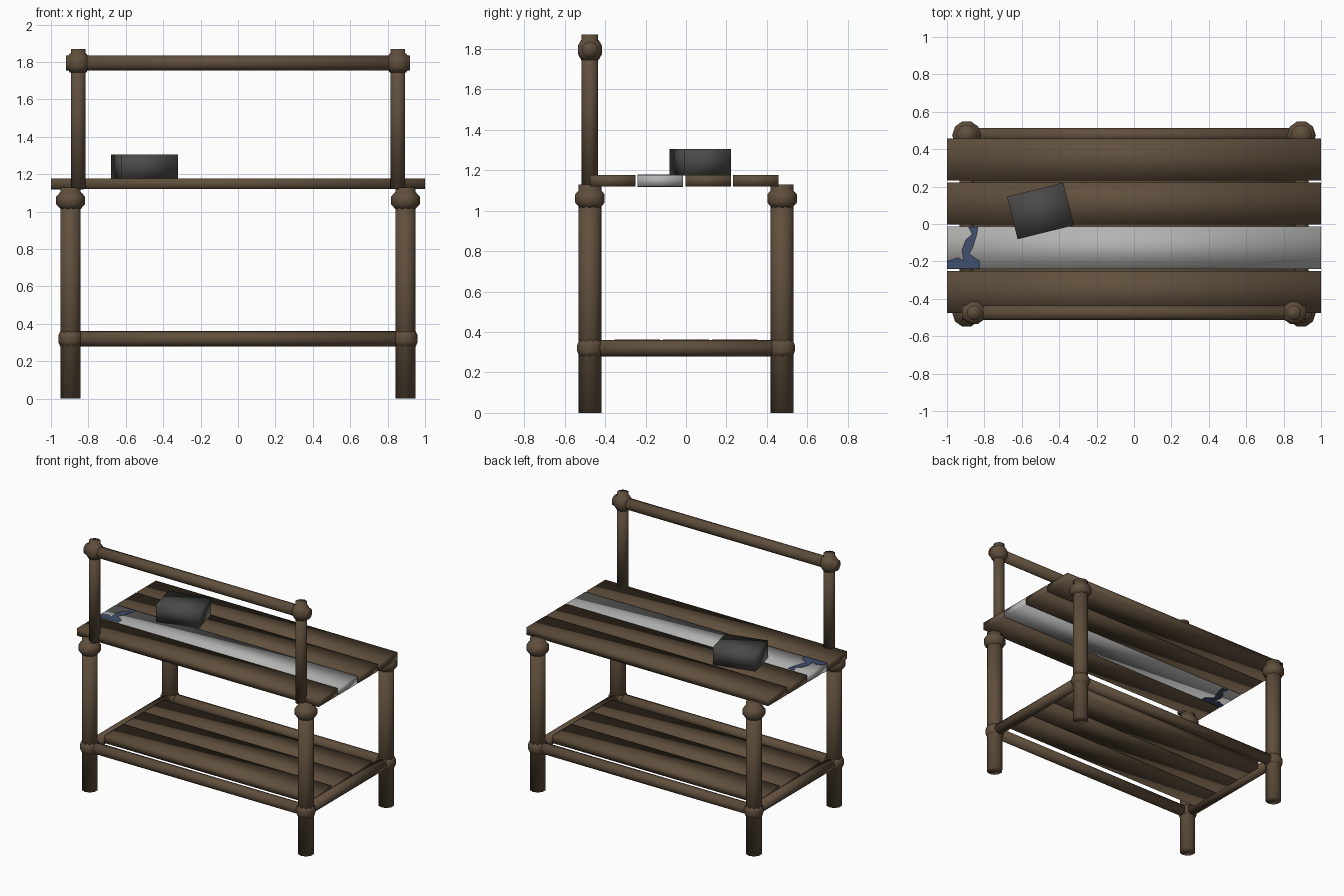
import bpy, bmesh
from math import radians
from mathutils import Matrix, Vector

cube = bpy.data.objects.get("Cube")
if cube:
    bpy.data.objects.remove(cube, do_unlink=True)


def material(name, rgb):
    m = bpy.data.materials.new(name)
    m.use_nodes = True
    m.diffuse_color = (*rgb, 1)
    m.node_tree.nodes["Principled BSDF"].inputs["Base Color"].default_value = (*rgb, 1)
    return m


WOOD = material("brown wood", (0.115, 0.077, 0.045))
PALE = material("pale paint", (0.45, 0.45, 0.44))
BLUE = material("blue paint", (0.05, 0.08, 0.155))
STONE = material("dark stone", (0.07, 0.068, 0.064))


def finish(name, bm, mat, smooth=True):
    bmesh.ops.recalc_face_normals(bm, faces=bm.faces)
    for f in bm.faces:
        f.smooth = smooth
    me = bpy.data.meshes.new(name)
    bm.to_mesh(me)
    bm.free()
    me.materials.append(mat)
    ob = bpy.data.objects.new(name, me)
    bpy.context.collection.objects.link(ob)
    return ob


def box(name, center, size, mat, turn=0):
    bm = bmesh.new()
    bmesh.ops.create_cube(bm, size=1)
    bm.transform(Matrix.Translation(center) @ Matrix.Rotation(radians(turn), 4, 'Z')
                 @ Matrix.Diagonal((*size, 1)))
    return finish(name, bm, mat)


def pole(name, start, end, radius, sides=10):
    start, end = Vector(start), Vector(end)
    axis = end - start
    bm = bmesh.new()
    bmesh.ops.create_cone(bm, cap_ends=True, segments=sides, radius1=radius,
                          radius2=radius, depth=axis.length)
    turn = axis.to_track_quat('Z', 'Y').to_matrix().to_4x4()
    bm.transform(Matrix.Translation((start + end) / 2) @ turn)
    return finish(name, bm, WOOD)


def collar(name, center, radius, half, inner, sides=10):
    """Bulging binding around an upright: a lathed four-point profile."""
    bm = bmesh.new()
    profile = [(inner, -half), (radius, -half * 0.4), (radius, half * 0.4), (inner, half)]
    verts = [bm.verts.new((r, 0, z)) for r, z in profile]
    edges = [bm.edges.new(pair) for pair in zip(verts, verts[1:])]
    bmesh.ops.spin(bm, geom=verts + edges, axis=(0, 0, 1), cent=(0, 0, 0),
                   angle=radians(360), steps=sides, use_duplicate=False)
    bmesh.ops.remove_doubles(bm, verts=bm.verts, dist=0.0005)
    bmesh.ops.holes_fill(bm, edges=bm.edges)
    bm.transform(Matrix.Translation(center))
    return finish(name, bm, WOOD)


LEG_X, LEG_Y, POST_X = 0.895, 0.475, 0.855
RAIL_Z, TOP_RAIL_Z = 0.32, 1.795

# Legs with upper and lower bindings
for sx, side in ((1, "left"), (-1, "right")):
    for sy, end in ((-1, "front"), (1, "back")):
        x, y, tag = sx * LEG_X, sy * LEG_Y, f"{end}_{side}"
        pole(f"leg_{tag}", (x, y, 0), (x, y, 1.13), 0.056)
        collar(f"upper_binding_{tag}", (x, y, 1.06), 0.077, 0.05, 0.05)
        collar(f"lower_binding_{tag}", (x, y, RAIL_Z), 0.066, 0.04, 0.056)

    # Side rail, rail post and its binding
    x = sx * LEG_X
    pole(f"side_rail_{side}", (x, -LEG_Y, RAIL_Z), (x, LEG_Y, RAIL_Z), 0.04)
    x = sx * POST_X
    pole(f"rail_post_{side}", (x, -LEG_Y, 1.12), (x, -LEG_Y, 1.87), 0.041)
    collar(f"post_binding_{side}", (x, -LEG_Y, TOP_RAIL_Z), 0.063, 0.05, 0.045)

# Long rails
for sy, end in ((-1, "front"), (1, "back")):
    pole(f"lower_rail_{end}", (-LEG_X, sy * LEG_Y, RAIL_Z), (LEG_X, sy * LEG_Y, RAIL_Z), 0.04)
pole("top_rail", (-0.92, -LEG_Y, TOP_RAIL_Z), (0.92, -LEG_Y, TOP_RAIL_Z), 0.041)

# Table top planks, the second one painted
for i in range(4):
    y = -0.363 + i * 0.236
    box(f"top_plank_{i + 1}", (0, y, 1.148), (2, 0.225, 0.056), PALE if i == 1 else WOOD)

# Lower shelf slats
for i in range(3):
    box(f"shelf_slat_{i + 1}", (0, (i - 1) * 0.24, 0.335), (1.72, 0.225, 0.055), WOOD)

# Remains of blue paint on both faces of the painted plank
outline = [(-0.885, -0.015), (-0.835, -0.015), (-0.84, -0.055), (-0.86, -0.12),
           (-0.88, -0.16), (-0.825, -0.2), (-0.825, -0.239), (-1, -0.239),
           (-1, -0.2), (-0.94, -0.18), (-0.91, -0.2), (-0.92, -0.14),
           (-0.9, -0.085), (-0.865, -0.055)]
for z, place in ((1.175, "top"), (1.118, "underside")):
    bm = bmesh.new()
    face = bm.faces.new([bm.verts.new((x, y, z)) for x, y in outline])
    grown = bmesh.ops.extrude_face_region(bm, geom=[face])["geom"]
    bmesh.ops.translate(bm, vec=(0, 0, 0.003),
                        verts=[v for v in grown if isinstance(v, bmesh.types.BMVert)])
    finish(f"paint_patch_{place}", bm, BLUE, smooth=False)

# Stone block on the table
box("stone_block", (-0.5, 0.07, 1.24), (0.31, 0.235, 0.13), STONE, turn=14)
